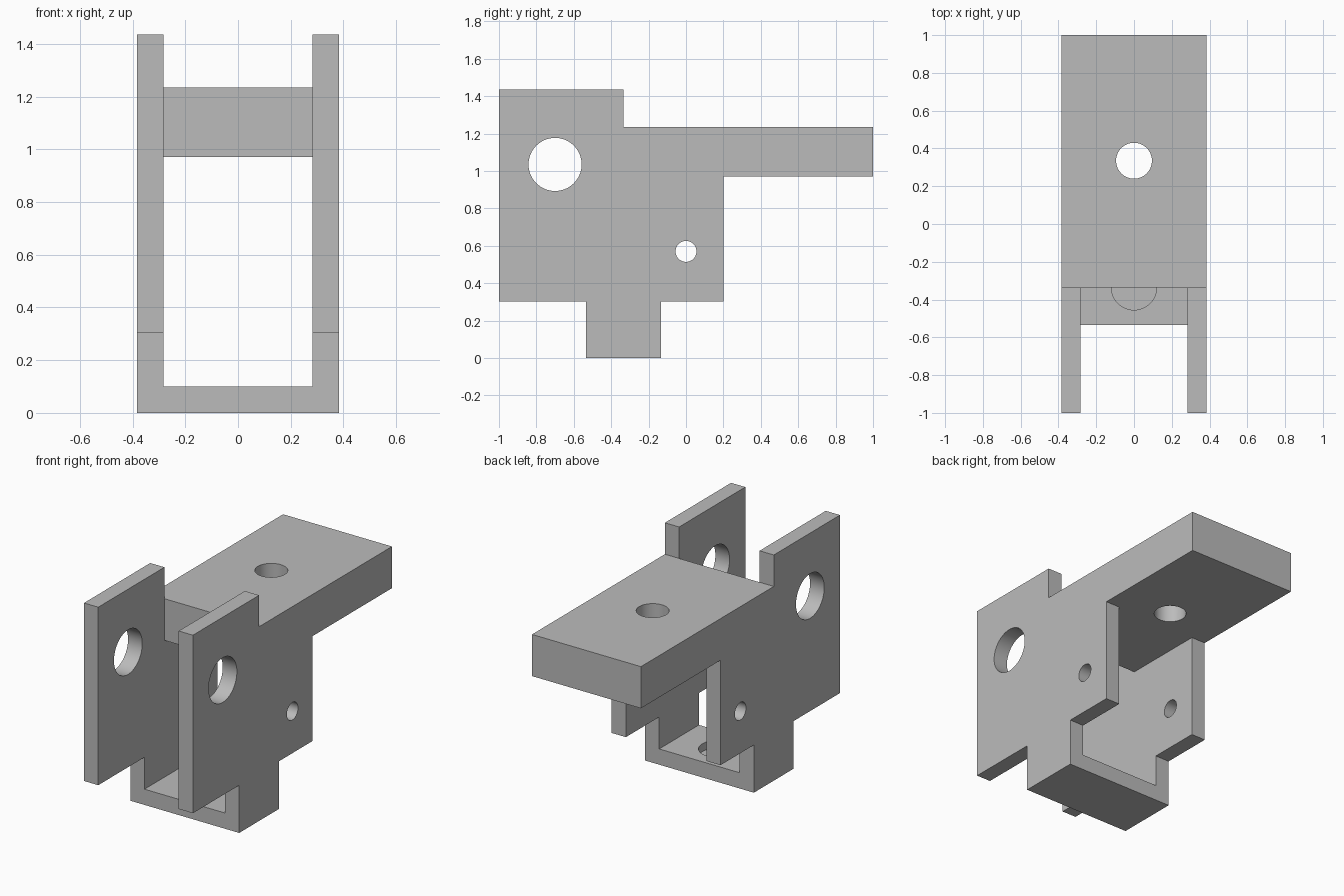
import bpy
import bmesh
import math
from mathutils import Matrix, Vector

cube = bpy.data.objects.get("Cube")
if cube:
    bpy.data.objects.remove(cube, do_unlink=True)

metal = bpy.data.materials.new("grey metal")
metal.use_nodes = True
GREY = (0.5, 0.5, 0.5, 1.0)
metal.diffuse_color = GREY
metal.node_tree.nodes["Principled BSDF"].inputs["Base Color"].default_value = GREY


def finish(name, bm):
    bmesh.ops.recalc_face_normals(bm, faces=bm.faces[:])
    mesh = bpy.data.meshes.new(name)
    bm.to_mesh(mesh)
    bm.free()
    mesh.materials.append(metal)
    obj = bpy.data.objects.new(name, mesh)
    bpy.context.collection.objects.link(obj)
    return obj


def extrude_profile(name, points, half_width):
    """Extrude a (y, z) side profile symmetrically along x."""
    bm = bmesh.new()
    face = bm.faces.new([bm.verts.new((-half_width, y, z)) for y, z in points])
    ext = bmesh.ops.extrude_face_region(bm, geom=[face])
    verts = [v for v in ext["geom"] if isinstance(v, bmesh.types.BMVert)]
    bmesh.ops.translate(bm, verts=verts, vec=(2 * half_width, 0, 0))
    return finish(name, bm)


def cylinder(name, centre, radius, depth, axis):
    bm = bmesh.new()
    turn = Vector((0, 0, 1)).rotation_difference(Vector(axis)).to_matrix().to_4x4()
    bmesh.ops.create_cone(bm, cap_ends=True, segments=64, radius1=radius, radius2=radius,
                          depth=depth, matrix=Matrix.Translation(centre) @ turn)
    return finish(name, bm)


# Bracket body: cheeks, rear arm and foot share one side profile
body = extrude_profile("bracket", [
    (-1, 0.303), (-0.535, 0.303), (-0.535, 0), (-0.135, 0), (-0.135, 0.303), (0.2, 0.303),
    (0.2, 0.97), (1, 0.97), (1, 1.235), (-0.335, 1.235), (-0.335, 1.435), (-1, 1.435)], 0.383)

# Cutters: channel between the cheeks, cross holes, arm hole, blind hole in the foot
cutters = [
    extrude_profile("channel_cutter", [
        (-1.1, 0.1), (0.3, 0.1), (0.3, 0.97), (-0.335, 0.97), (-0.335, 1.6), (-1.1, 1.6)], 0.283),
    cylinder("pivot_hole_cutter", (0, -0.7, 1.035), 0.142, 1, (1, 0, 0)),
    cylinder("pin_hole_cutter", (0, 0, 0.57), 0.056, 1, (1, 0, 0)),
    cylinder("arm_hole_cutter", (0, 0.335, 1.1), 0.095, 0.5, (0, 0, 1)),
    cylinder("foot_recess_cutter", (0, -0.335, 0.13), 0.12, 0.16, (0, 0, 1)),
]
for cutter in cutters:
    cutter.hide_render = True
    cutter.hide_viewport = True
    cutter.display_type = 'WIRE'
    mod = body.modifiers.new(cutter.name, 'BOOLEAN')
    mod.operation = 'DIFFERENCE'
    mod.solver = 'EXACT'
    mod.object = cutter

# Smooth hole walls, crisp edges elsewhere
bpy.context.view_layer.update()
evaluated = body.evaluated_get(bpy.context.evaluated_depsgraph_get())
cut_mesh = bpy.data.meshes.new_from_object(evaluated)
body.modifiers.clear()
body.data = cut_mesh
for cutter in cutters:
    bpy.data.objects.remove(cutter, do_unlink=True)
bpy.ops.object.select_all(action='DESELECT')
body.select_set(True)
bpy.context.view_layer.objects.active = body
bpy.ops.object.shade_smooth_by_angle(angle=math.radians(30))
